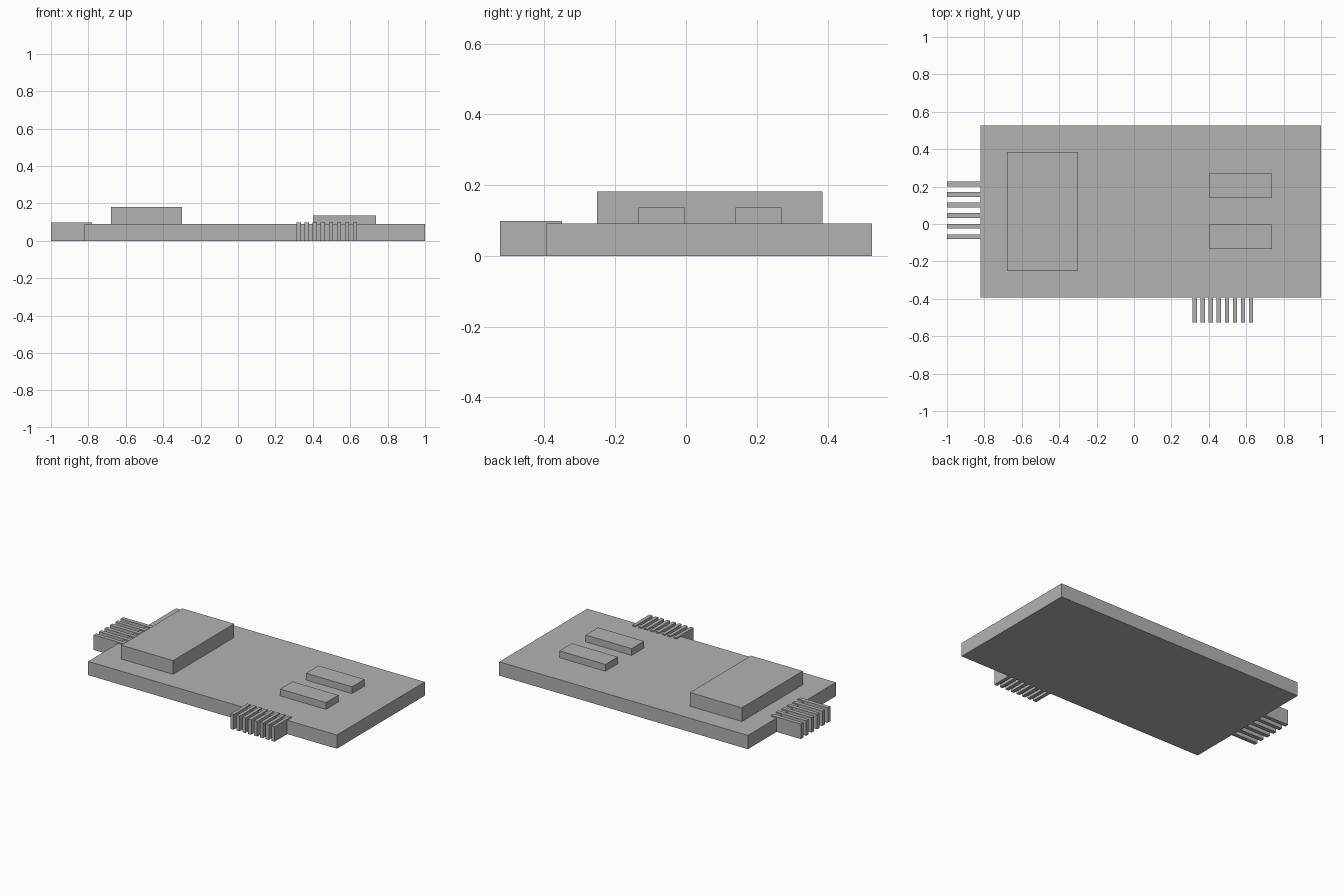
import bpy

if "Cube" in bpy.data.objects:
    bpy.data.objects.remove(bpy.data.objects["Cube"])

grey = bpy.data.materials.new("plain_grey")
grey.diffuse_color = (0.45, 0.45, 0.45, 1)
grey.use_nodes = True
grey.node_tree.nodes["Principled BSDF"].inputs["Base Color"].default_value = grey.diffuse_color


def box(name, x0, x1, y0, y1, z0, z1):
    """Axis-aligned box between the given limits."""
    bpy.ops.mesh.primitive_cube_add(size=1)
    ob = bpy.context.object
    ob.name = name
    ob.location = ((x0 + x1) / 2, (y0 + y1) / 2, (z0 + z1) / 2)
    ob.scale = (x1 - x0, y1 - y0, z1 - z0)
    bpy.ops.object.transform_apply(location=True, rotation=False, scale=True)
    ob.data.materials.append(grey)
    return ob


BOARD_TOP = 0.091
PIN_TOP = 0.099

# circuit board and the chips standing on it
box("board", -0.822, 1.0, -0.394, 0.526, 0, BOARD_TOP)
box("large_chip", -0.679, -0.299, -0.252, 0.386, BOARD_TOP, 0.182)
for i, y in enumerate((-0.134, 0.140)):
    box(f"small_chip_{i + 1}", 0.401, 0.738, y, y + 0.130, BOARD_TOP, 0.136)

# row of pins on the front edge
for i in range(8):
    x = 0.314 + i * 0.0428
    box(f"front_pin_{i + 1}", x, x + 0.023, -0.526, -0.350, 0, PIN_TOP)

# row of pins on the left edge
for i in range(6):
    y = -0.081 + i * 0.0563
    box(f"left_pin_{i + 1}", -1.0, -0.78, y, y + 0.026, 0, PIN_TOP)
